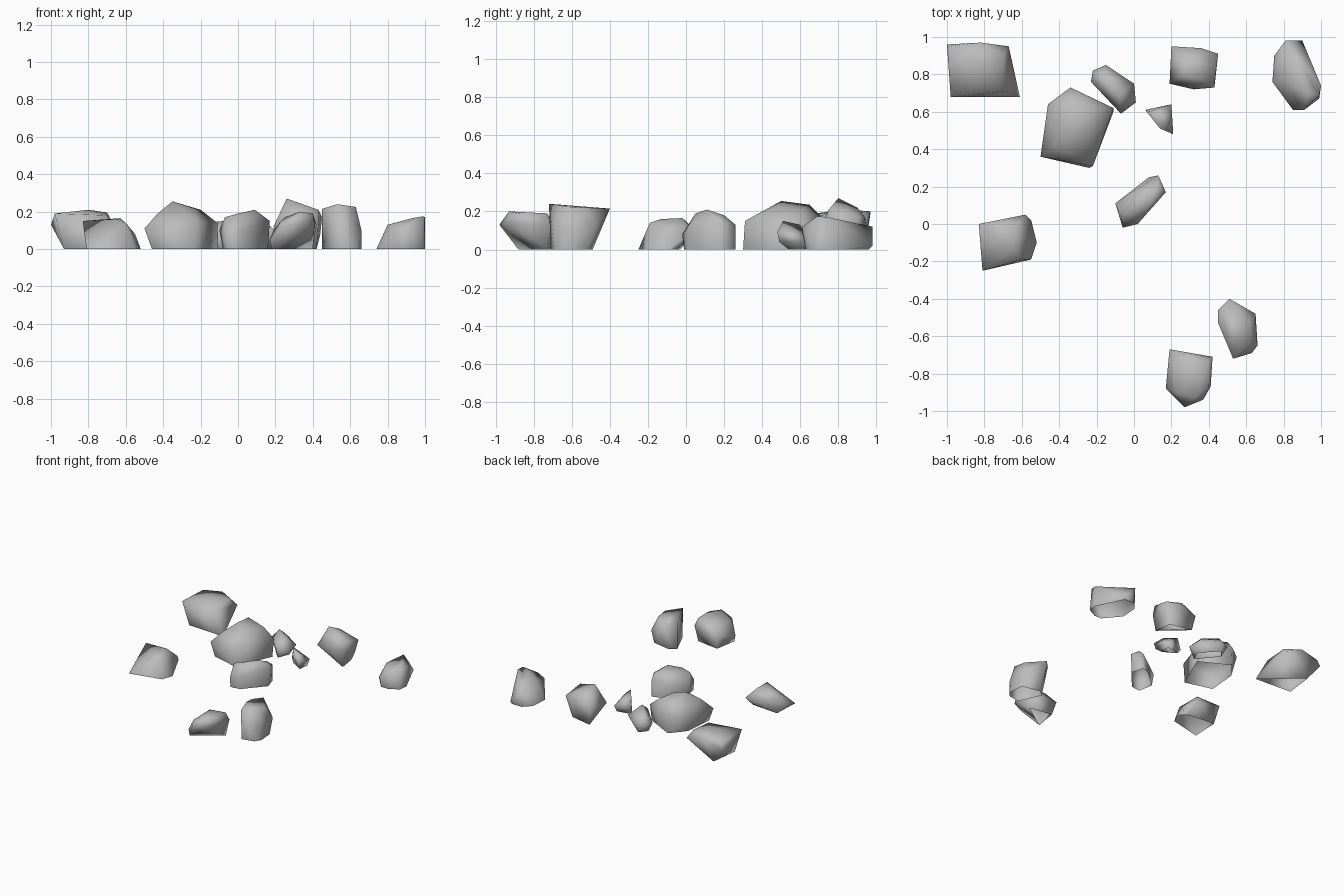
import bpy
import bmesh

cube = bpy.data.objects.get("Cube")
if cube:
    bpy.data.objects.remove(cube, do_unlink=True)

# One stone grey for everything
stone = bpy.data.materials.new("stone_grey")
stone.use_nodes = True
GREY = (0.5, 0.5, 0.5, 1.0)
stone.diffuse_color = GREY
stone.node_tree.nodes["Principled BSDF"].inputs["Base Color"].default_value = GREY


def rock(name, base, upper):
    """Smooth convex boulder, open underneath: ground outline (x, y) plus upper corners."""
    bm = bmesh.new()
    for x, y in base:
        bm.verts.new((x, y, 0.0))
    for p in upper:
        bm.verts.new(p)
    bmesh.ops.convex_hull(bm, input=bm.verts[:])
    bmesh.ops.delete(bm, geom=[v for v in bm.verts if not v.link_faces], context='VERTS')
    bmesh.ops.recalc_face_normals(bm, faces=bm.faces[:])
    # Leave the ground side open
    ground = [f for f in bm.faces if all(v.co.z < 0.001 for v in f.verts)]
    bmesh.ops.delete(bm, geom=ground, context='FACES')
    for f in bm.faces:
        f.smooth = True
    mesh = bpy.data.meshes.new(name)
    bm.to_mesh(mesh)
    bm.free()
    mesh.materials.append(stone)
    bpy.context.collection.objects.link(bpy.data.objects.new(name, mesh))


# Back row
rock("back_right_boulder",
     [(-.61, .68), (-.93, .70), (-.90, .93)],
     [(-.98, .68, .19), (-.70, .71, .18), (-1.0, .96, .13), (-.98, .95, .18),
      (-.82, .97, .20), (-.67, .95, .14), (-.70, .90, .195), (-.80, .85, .21)])

rock("large_boulder",
     [(-.46, .36), (-.24, .30), (-.11, .60), (-.34, .72), (-.44, .60)],
     [(-.50, .36, .11), (-.22, .31, .15), (-.11, .62, .14),
      (-.34, .73, .15), (-.46, .64, .15), (-.43, .42, .19),
      (-.35, .50, .255), (-.24, .48, .22), (-.20, .62, .21), (-.36, .65, .235)])

rock("leaning_stone",
     [(-.20, .77), (-.15, .83), (-.03, .70), (-.07, .61)],
     [(-.23, .76, .07), (-.22, .82, .07), (-.15, .85, .07), (0, .75, .07),
      (.01, .65, .06), (-.07, .59, .08), (-.17, .78, .14), (-.08, .68, .15)])

rock("small_stone",
     [(.08, .60), (.18, .54), (.19, .62)],
     [(.06, .61, .03), (.08, .60, .13), (.14, .51, .15), (.20, .64, .05),
      (.21, .48, .09), (.20, .49, .04)])

rock("peaked_stone",
     [(.42, .75), (.40, .89), (.22, .93)],
     [(.26, .80, .27), (.43, .75, .21), (.19, .75, .12), (.32, .72, .15),
      (.43, .73, .14), (.20, .95, .12), (.45, .91, .17), (.36, .94, .17),
      (.44, .88, .08), (.29, .90, .22)])

rock("back_left_boulder",
     [(.74, .76), (.75, .90), (.81, .96), (.89, .96), (1.0, .74),
      (.99, .67), (.91, .63), (.85, .63)],
     [(.81, .98, .12), (.90, .98, .02), (.80, .77, .13), (.93, .70, .165),
      (.99, .69, .175), (1.0, .74, .17), (.85, .61, .09), (.91, .61, .12)])

# Middle row
rock("middle_stone",
     [(-.06, -.01), (.02, .0), (.16, .16), (.13, .26), (.08, .25), (-.08, .11)],
     [(-.10, .11, .10), (.17, .17, .15), (.13, .26, .13), (.02, 0, .10),
      (-.06, -.02, .08), (-.07, .05, .17), (0, .05, .19), (.09, .11, .21),
      (.12, .20, .18)])

rock("right_stone",
     [(-.81, -.25), (-.55, -.19), (-.52, -.10), (-.57, -.05), (-.80, -.03)],
     [(-.83, 0, .15), (-.60, -.19, .14), (-.65, -.13, .16),
      (-.63, -.02, .165), (-.58, .05, .09), (-.55, .02, .08)])

# Front pair
rock("front_boulder",
     [(.18, -.88), (.40, -.73), (.21, -.70)],
     [(.27, -.98, .13), (.17, -.88, .05), (.37, -.94, .14), (.41, -.87, .14),
      (.42, -.71, .13), (.19, -.67, .10), (.23, -.90, .15), (.33, -.93, .20),
      (.40, -.87, .19), (.40, -.73, .19), (.25, -.72, .17)])

rock("upright_stone",
     [(.45, -.53), (.53, -.71), (.63, -.69), (.66, -.64), (.65, -.52), (.50, -.49)],
     [(.53, -.72, .24), (.45, -.53, .215), (.45, -.46, .21), (.51, -.40, .215),
      (.65, -.48, .12), (.62, -.53, .22), (.63, -.63, .225), (.66, -.65, .10)])
